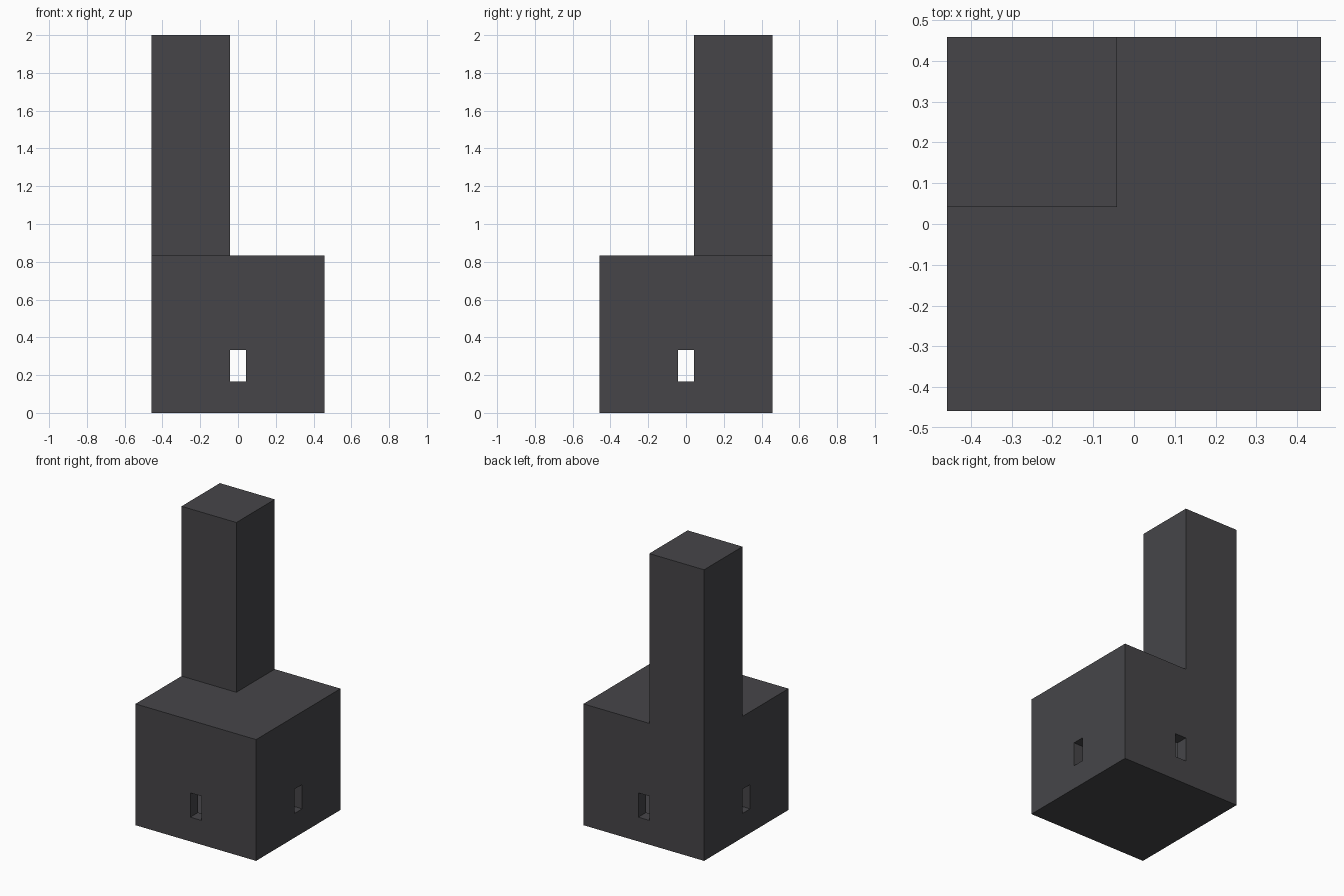
import bpy
import bmesh
from mathutils import Vector

default = bpy.data.objects.get("Cube")
if default:
    bpy.data.objects.remove(default, do_unlink=True)

U = 2 / 24            # one block
HALF = 5.5 * U        # half the width of the house
ROOF = 10 * U         # height of the house
TOP = 24 * U          # height of the tower


def material(name, colour):
    mat = bpy.data.materials.new(name)
    mat.use_nodes = True
    mat.diffuse_color = colour
    mat.node_tree.nodes["Principled BSDF"].inputs["Base Color"].default_value = colour
    return mat


stone = material("dark grey stone", (0.061, 0.060, 0.066, 1))


def add_box(bm, low, high):
    low, high = Vector(low), Vector(high)
    for v in bmesh.ops.create_cube(bm, size=1)["verts"]:
        v.co = (low + high) / 2 + v.co * (high - low)


def make_object(name, bm):
    mesh = bpy.data.meshes.new(name)
    bm.to_mesh(mesh)
    bm.free()
    mesh.materials.append(stone)
    obj = bpy.data.objects.new(name, mesh)
    bpy.context.collection.objects.link(obj)
    return obj


# House block, with the back corner of the roof raised into a tower
bm = bmesh.new()
add_box(bm, (-HALF, -HALF, 0), (HALF, HALF, ROOF))
for point, normal in (((-U / 2, 0, 0), (1, 0, 0)), ((0, U / 2, 0), (0, 1, 0))):
    bmesh.ops.bisect_plane(bm, geom=bm.verts[:] + bm.edges[:] + bm.faces[:],
                           plane_co=point, plane_no=normal)
bm.normal_update()
corner = [f for f in bm.faces if f.normal.z > 0.9
          and f.calc_center_median().x < -U and f.calc_center_median().y > U]
raised = bmesh.ops.extrude_face_region(bm, geom=corner)["geom"]
bmesh.ops.delete(bm, geom=corner, context="FACES")
for v in raised:
    if isinstance(v, bmesh.types.BMVert):
        v.co.z = TOP
bmesh.ops.recalc_face_normals(bm, faces=bm.faces[:])
bmesh.ops.dissolve_limit(bm, angle_limit=0.01, verts=bm.verts[:], edges=bm.edges[:])
house = make_object("house_with_tower", bm)


# Hollow room, then the window slots through opposite walls
def cut(name, low, high):
    bm = bmesh.new()
    add_box(bm, low, high)
    cutter = make_object(name, bm)
    cutter.hide_render = True
    mod = house.modifiers.new(name, "BOOLEAN")
    mod.operation = "DIFFERENCE"
    mod.solver = "EXACT"
    mod.object = cutter
    bpy.context.view_layer.objects.active = house
    bpy.ops.object.modifier_apply(modifier=mod.name)
    bpy.data.objects.remove(cutter, do_unlink=True)


room = HALF - U
cut("room", (-room, -room, U), (room, room, ROOF - U))
cut("front_back_windows", (-U / 2, -1, 2 * U), (U / 2, 1, 4 * U))
cut("side_windows", (-1, -U / 2, 2 * U), (1, U / 2, 4 * U))
